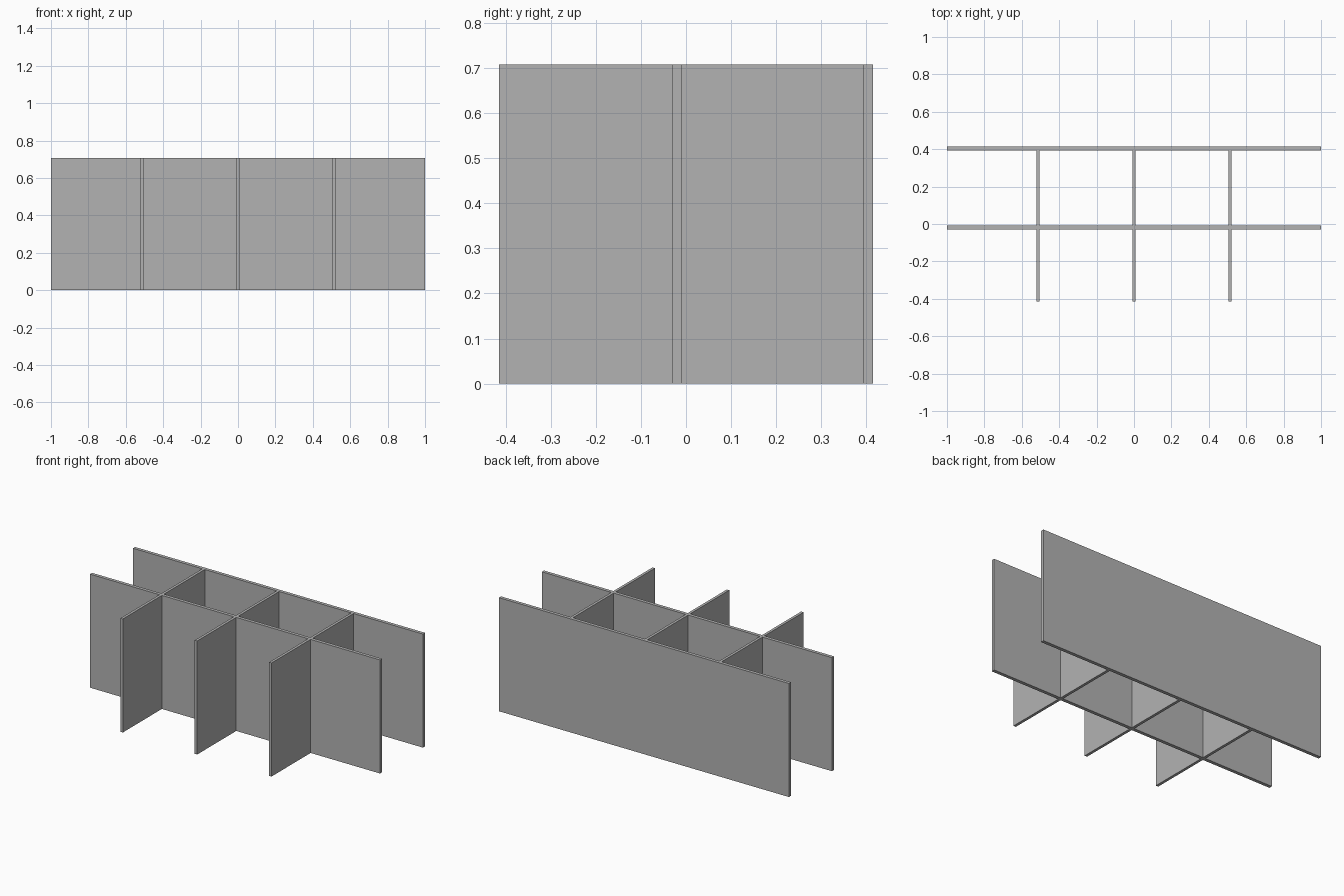
import bpy

# Remove the default cube
cube = bpy.data.objects.get("Cube")
if cube:
    bpy.data.objects.remove(cube, do_unlink=True)

# Single board colour
grey = bpy.data.materials.new("board_grey")
grey.use_nodes = True
colour = (0.45, 0.45, 0.45, 1)
grey.diffuse_color = colour
grey.node_tree.nodes["Principled BSDF"].inputs["Base Color"].default_value = colour

HEIGHT = 0.708
DEPTH = 0.414
LONG_T = 0.021
CROSS_T = 0.017
MIDDLE_Y = -0.019
SPACING = 0.513


def board(name, x0, x1, y0, y1):
    """Upright board standing on the ground between the given bounds."""
    bpy.ops.mesh.primitive_cube_add(
        size=1, location=((x0 + x1) / 2, (y0 + y1) / 2, HEIGHT / 2))
    ob = bpy.context.object
    ob.name = name
    ob.scale = (x1 - x0, y1 - y0, HEIGHT)
    bpy.ops.object.transform_apply(location=False, rotation=False, scale=True)
    ob.data.materials.append(grey)
    return ob


# Long boards running left to right
middle_front = MIDDLE_Y - LONG_T / 2
middle_back = MIDDLE_Y + LONG_T / 2
board("back_board", -1, 1, DEPTH - LONG_T, DEPTH)
board("middle_board", -1, 1, middle_front, middle_back)

# Cross dividers, each meeting the middle board from both sides
for side, label in ((-1, "right"), (0, "centre"), (1, "left")):
    x0 = side * SPACING - CROSS_T / 2
    x1 = x0 + CROSS_T
    board(label + "_divider_front", x0, x1, -DEPTH, middle_front)
    board(label + "_divider_rear", x0, x1, middle_back, DEPTH - LONG_T)
